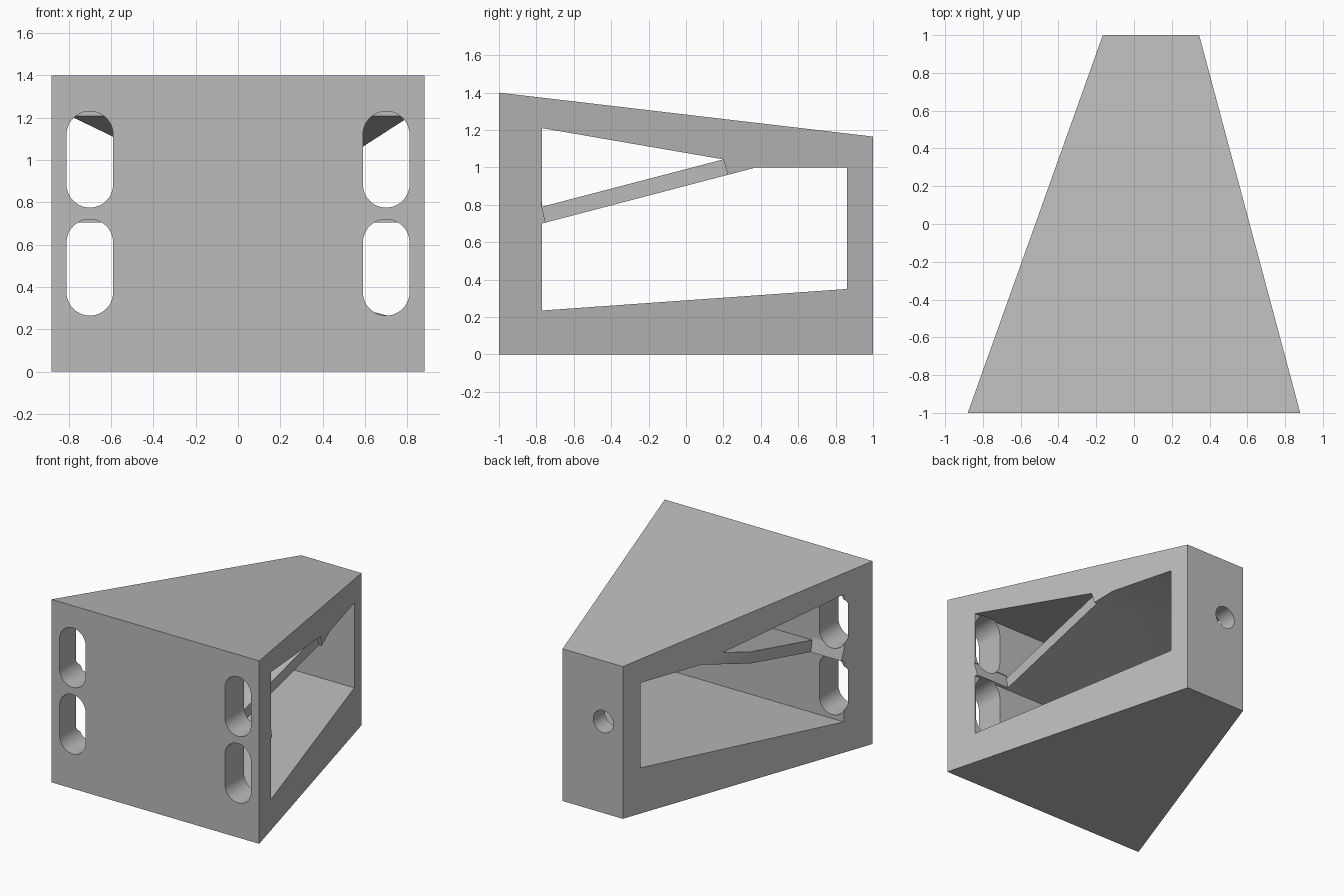
import bpy, bmesh, math
from mathutils import Vector

if "Cube" in bpy.data.objects:
    bpy.data.objects.remove(bpy.data.objects["Cube"], do_unlink=True)

grey = bpy.data.materials.new("plain grey")
grey.use_nodes = True
grey.diffuse_color = (0.5, 0.5, 0.5, 1)
grey.node_tree.nodes["Principled BSDF"].inputs["Base Color"].default_value = (0.5, 0.5, 0.5, 1)


def prism(name, points, direction):
    """Solid made by pushing a flat outline along a direction."""
    bm = bmesh.new()
    face = bm.faces.new([bm.verts.new(p) for p in points])
    new = bmesh.ops.extrude_face_region(bm, geom=[face])["geom"]
    verts = [g for g in new if isinstance(g, bmesh.types.BMVert)]
    bmesh.ops.translate(bm, verts=verts, vec=Vector(direction))
    bmesh.ops.recalc_face_normals(bm, faces=bm.faces)
    mesh = bpy.data.meshes.new(name)
    bm.to_mesh(mesh)
    bm.free()
    obj = bpy.data.objects.new(name, mesh)
    bpy.context.collection.objects.link(obj)
    mesh.materials.append(grey)
    return obj


def side_prism(name, outline, x0, x1):
    return prism(name, [(x0, y, z) for y, z in outline], (x1 - x0, 0, 0))


def combine(target, tool, operation):
    """Apply a boolean and discard the tool."""
    tool.hide_render = True
    mod = target.modifiers.new("boolean", "BOOLEAN")
    mod.operation, mod.solver, mod.object = operation, "EXACT", tool
    bpy.context.view_layer.objects.active = target
    bpy.ops.object.modifier_apply(modifier=mod.name)
    bpy.data.objects.remove(tool, do_unlink=True)


# Tapered housing: trapezoid plan, trimmed by a sloping roof
plan = [(-0.88, -1), (0.88, -1), (0.345, 1), (-0.165, 1)]
body = prism("bracket_body", [(x, y, 0) for x, y in plan], (0, 0, 1.4))
for v in body.data.vertices:
    if v.co.z > 1 and v.co.y > 0:
        v.co.z = 1.165

# Side openings above and below the sloping web
upper = [(-0.77, 1.21), (-0.77, 0.79), (0.2, 1.043)]
lower = [(-0.77, 0.235), (0.86, 0.35), (0.86, 1.0), (0.375, 1.0), (-0.77, 0.70)]
for outline in (upper, lower):
    combine(body, side_prism("window_cutter", outline, -2, 2), "DIFFERENCE")

# Narrow the web on both sides with tilted notches
web_notch = [(-0.775, 0.81), (-0.745, 0.68), (0.23, 0.94), (0.2, 1.043)]
for side in (-1, 1):
    combine(body, side_prism("web_cutter", web_notch, side * 0.53, side * 2), "DIFFERENCE")

# Rounded mounting slots through the front wall
radius, half = 0.11, 0.1175
for x in (-0.7, 0.7):
    for z in (0.4925, 1.0025):
        outline = []
        for end, start in ((half, 0), (-half, math.pi)):
            for i in range(25):
                a = start + math.pi * i / 24
                outline.append((x + radius * math.cos(a), -1.1, z + end + radius * math.sin(a)))
        combine(body, prism("slot_cutter", outline, (0, 0.345, 0)), "DIFFERENCE")

# Round hole through the back wall
angles = [math.tau * i / 48 for i in range(48)]
circle = [(0.085 * math.cos(a), 0.8, 0.7 + 0.085 * math.sin(a)) for a in angles]
combine(body, prism("hole_cutter", circle, (0, 0.4, 0)), "DIFFERENCE")

bpy.ops.object.select_all(action="DESELECT")
body.select_set(True)
bpy.context.view_layer.objects.active = body
bpy.ops.object.shade_smooth_by_angle(angle=math.radians(25))
